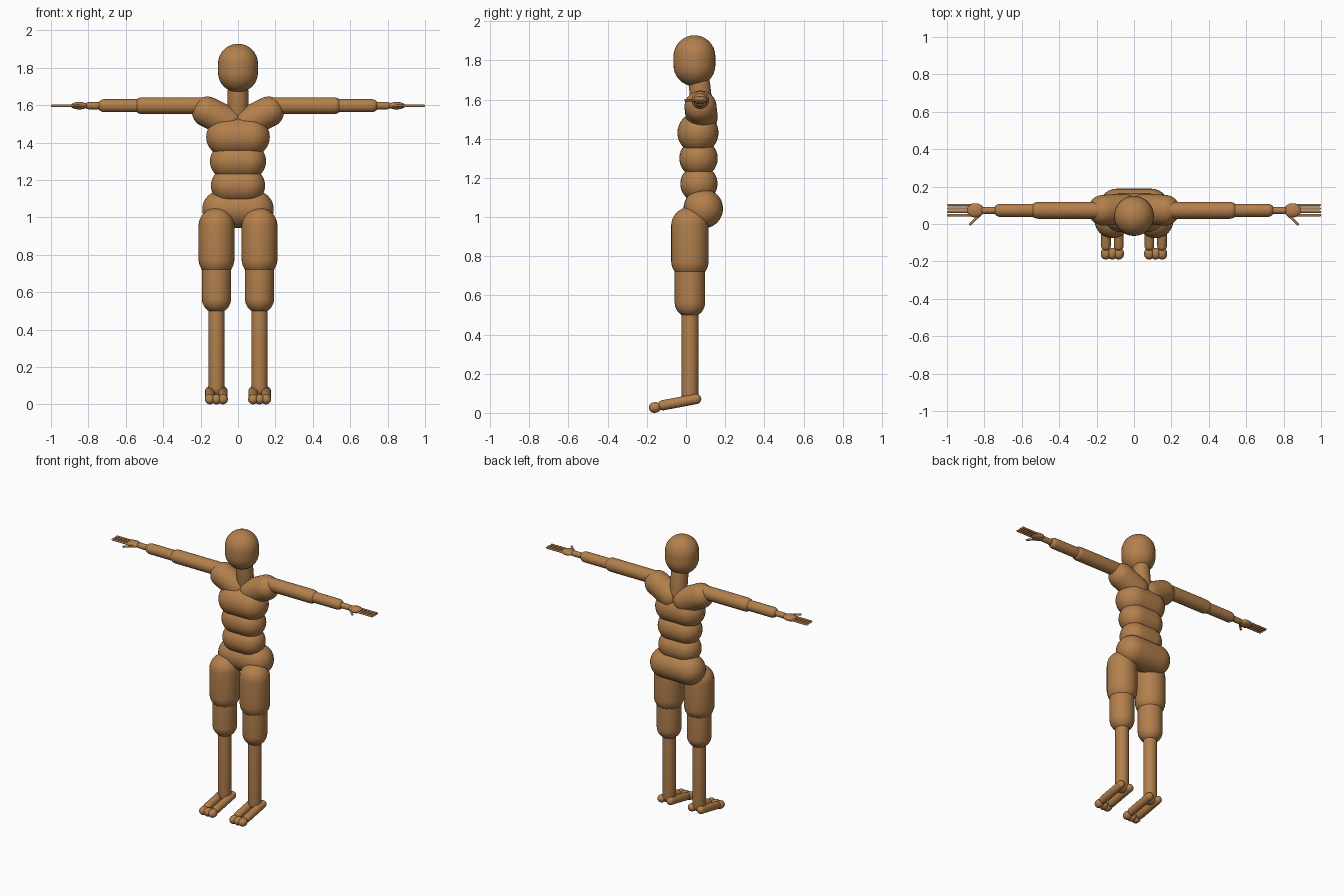
import bpy, bmesh
from math import sin, cos, pi
from mathutils import Vector, Matrix

if "Cube" in bpy.data.objects:
    bpy.data.objects.remove(bpy.data.objects["Cube"])

skin = bpy.data.materials.new("tan")
skin.diffuse_color = (0.448, 0.214, 0.073, 1)
skin.use_nodes = True
skin.node_tree.nodes["Principled BSDF"].inputs["Base Color"].default_value = skin.diffuse_color


def finish(name, bm, mirror):
    for f in bm.faces:
        f.smooth = True
    mesh = bpy.data.meshes.new(name)
    bm.to_mesh(mesh)
    bm.free()
    mesh.materials.append(skin)
    ob = bpy.data.objects.new(name, mesh)
    bpy.context.collection.objects.link(ob)
    if mirror:
        mod = ob.modifiers.new("mirror", 'MIRROR')
        mod.use_clip = False
        mod.use_mirror_merge = False
    return ob


def capsule(name, a, b, r, mirror=False, seg=32, rings=8):
    """Round-ended rod from a to b, made by spinning a half profile."""
    a, b = Vector(a), Vector(b)
    d = b - a
    angles = [pi / 2 * i / rings for i in range(rings + 1)]
    prof = [(r * sin(t), -r * cos(t)) for t in angles]
    prof += [(r * cos(t), d.length + r * sin(t)) for t in angles]
    bm = bmesh.new()
    vs = [bm.verts.new((x, 0, z)) for x, z in prof]
    es = [bm.edges.new(p) for p in zip(vs, vs[1:])]
    bmesh.ops.spin(bm, geom=vs + es, cent=(0, 0, 0), axis=(0, 0, 1),
                   angle=2 * pi, steps=seg)
    bmesh.ops.remove_doubles(bm, verts=bm.verts, dist=r * 0.002)
    bmesh.ops.recalc_face_normals(bm, faces=bm.faces)
    rot = d.to_track_quat('Z', 'Y').to_matrix().to_4x4()
    bmesh.ops.transform(bm, matrix=Matrix.Translation(a) @ rot, verts=bm.verts)
    return finish(name, bm, mirror)


def ellipsoid(name, c, radii, mirror=False):
    bm = bmesh.new()
    m = Matrix.Translation(c) @ Matrix.Diagonal((*radii, 1))
    bmesh.ops.create_uvsphere(bm, u_segments=32, v_segments=16, radius=1, matrix=m)
    return finish(name, bm, mirror)


# Head and neck
capsule("head", (0, .043, 1.775), (0, .043, 1.821), .107)
capsule("neck", (0, .085, 1.53), (0, .068, 1.68), .055)

# Torso: sideways capsules (name, half length, y, z, radius)
for name, h, y, z, r in [("chest", .065, .061, 1.43, .105),
                         ("upper_back", .052, .064, 1.30, .098),
                         ("lower_back", .05, .066, 1.17, .095),
                         ("pelvis", .09, .088, 1.043, .101)]:
    capsule(name, (-h, y, z), (h, y, z), r)

# Arms
capsule("shoulder", (.055, .08, 1.51), (.164, .074, 1.564), .082, True)
capsule("upper_arm", (.19, .073, 1.597), (.513, .073, 1.597), .045, True)
capsule("forearm", (.5, .073, 1.597), (.715, .073, 1.597), .035, True)
capsule("wrist", (.73, .073, 1.597), (.80, .073, 1.597), .019, True)
ellipsoid("hand", (.848, .073, 1.597), (.046, .038, .02), True)
for i, y in enumerate((.101, .083, .065, .047)):
    capsule("finger_%d" % (i + 1), (.865, y, 1.597), (.993, y, 1.597), .0065, True, 16, 5)
capsule("thumb", (.82, .052, 1.597), (.876, -.002, 1.597), .0065, True, 16, 5)

# Legs
capsule("thigh", (.115, .02, .955), (.115, .02, .777), .096, True)
capsule("knee", (.115, .02, .76), (.115, .02, .565), .078, True)
capsule("shin", (.115, .02, .55), (.115, .02, .085), .043, True)

# Feet
for i, x in enumerate((.082, .15)):
    capsule("foot_%d" % (i + 1), (x, .052, .071), (x, -.118, .039), .026, True)
for i, x in enumerate((.081, .1155, .15)):
    capsule("toe_%d" % (i + 1), (x, -.155, .028), (x, -.163, .027), .027, True)
